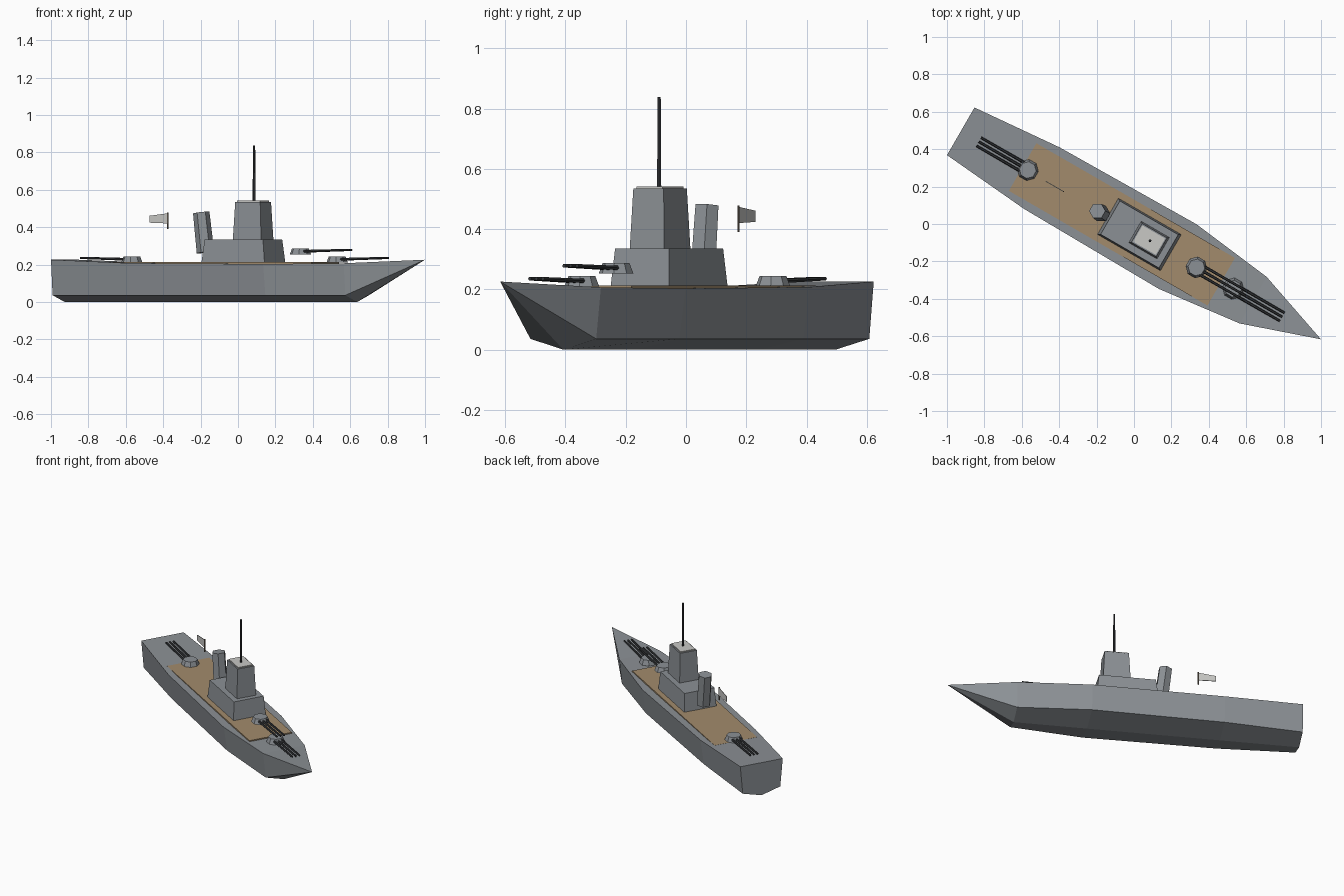
import bpy, bmesh, math
from mathutils import Matrix, Vector

if "Cube" in bpy.data.objects:
    bpy.data.objects.remove(bpy.data.objects["Cube"])

# Ship frame: +x towards the bow, turned 30 degrees in the world
SHIP = Matrix.Translation((-0.017, -0.0295, 0)) @ Matrix.Rotation(math.radians(-30), 4, 'Z')

def material(name, rgb):
    m = bpy.data.materials.new(name)
    m.diffuse_color = (*rgb, 1)
    m.use_nodes = True
    m.node_tree.nodes["Principled BSDF"].inputs["Base Color"].default_value = m.diffuse_color
    return m

HULL = material("hull grey", (0.26, 0.28, 0.30))
WOOD = material("deck wood", (0.36, 0.26, 0.15))
DARK = material("gun metal", (0.035, 0.038, 0.042))
LIGHT = material("light grey", (0.58, 0.58, 0.56))
POLE = material("pole brown", (0.16, 0.13, 0.10))

def add(name, bm, mat, local=Matrix()):
    bmesh.ops.recalc_face_normals(bm, faces=bm.faces)
    bm.transform(SHIP @ local)
    me = bpy.data.meshes.new(name)
    bm.to_mesh(me)
    bm.free()
    me.materials.append(mat)
    ob = bpy.data.objects.new(name, me)
    bpy.context.collection.objects.link(ob)
    return ob

def block(name, u, z0, z1, bottom, top, mat, v=0):
    """Box with half sizes given at the bottom and the top."""
    bm = bmesh.new()
    bmesh.ops.create_cube(bm, size=2)
    for p in bm.verts:
        h = top if p.co.z > 0 else bottom
        p.co = (u + p.co.x * h[0], v + p.co.y * h[1], z1 if p.co.z > 0 else z0)
    return add(name, bm, mat)

def prism(name, sides, r0, r1, length, mat, local, turn=0):
    bm = bmesh.new()
    bmesh.ops.create_cone(bm, cap_ends=True, segments=sides, radius1=r0, radius2=r1, depth=length,
                          matrix=Matrix.Rotation(turn, 4, 'Z'))
    return add(name, bm, mat, local)

# Hull: five-sided sections (deck edge, chine, keel) running to a pointed bow
bm = bmesh.new()
rings = []
for u, w, c, z in [(-1.05, .147, .130, .226), (-.55, .19, .166, .208),
                   (.29, .2, .176, .203), (.755, .144, .126, .207)]:
    pts = [(w, z), (c, .036), (0, 0), (-c, .036), (-w, z)]
    rings.append([bm.verts.new((u, v, h)) for v, h in pts])
for a, b in zip(rings, rings[1:]):
    for i in range(5):
        j = (i + 1) % 5
        bm.faces.new((a[i], a[j], b[j], b[i]))
tip = bm.verts.new((1.174, 0, .226))
for i in range(5):
    bm.faces.new((rings[-1][i], rings[-1][(i + 1) % 5], tip))
bm.faces.new(rings[0])
add("hull", bm, HULL)

# Deck planking and superstructure
block("wood_deck", -.055, .203, .2125, (.613, .147), (.613, .147), WOOD)
block("lower_superstructure", .053, .205, .335, (.195, .112), (.18, .103), HULL)
block("bridge_tower", .113, .335, .535, (.087, .066), (.077, .058), HULL)
block("tower_roof", .113, .533, .542, (.07, .05), (.07, .05), LIGHT)

# Mast and raked funnel
prism("mast", 6, .008, .006, .3, DARK, Matrix.Translation((.119, 0, .688)))
prism("funnel", 6, .047, .044, .215, HULL,
      Matrix.Translation((-.192, -.004, .372)) @ Matrix.Rotation(math.radians(-7), 4, 'Y'))

# Gun turrets with three barrels each
for name, u, z, heading in [("fore", .632, .227, 0), ("raised_fore", .405, .27, 0), ("aft", -.636, .227, math.pi)]:
    base = Matrix.Translation((u, 0, z)) @ Matrix.Rotation(heading, 4, 'Z')
    prism(name + "_turret", 8, .058, .045, .034, HULL, base, math.pi / 8)
    for i in (-1, 0, 1):
        aim = (base @ Matrix.Translation((.17, i * .025, .005))
               @ Matrix.Rotation(math.radians(88.5), 4, 'Y'))
        prism(f"{name}_barrel_{i + 2}", 6, .008, .0065, .265, DARK, aim)

# Flag and its short pole
prism("flag_pole", 6, .004, .004, .088, POLE, Matrix.Translation((-.413, -.004, .434)))
bm = bmesh.new()
bmesh.ops.create_cube(bm, size=1)
for p in bm.verts:
    outer = p.co.x < 0
    lo, hi = (.424, .461) if outer else (.420, .474)
    p.co = (-.524 if outer else -.412, -.004 + p.co.y * .004, hi if p.co.z > 0 else lo)
add("flag", bm, LIGHT)
